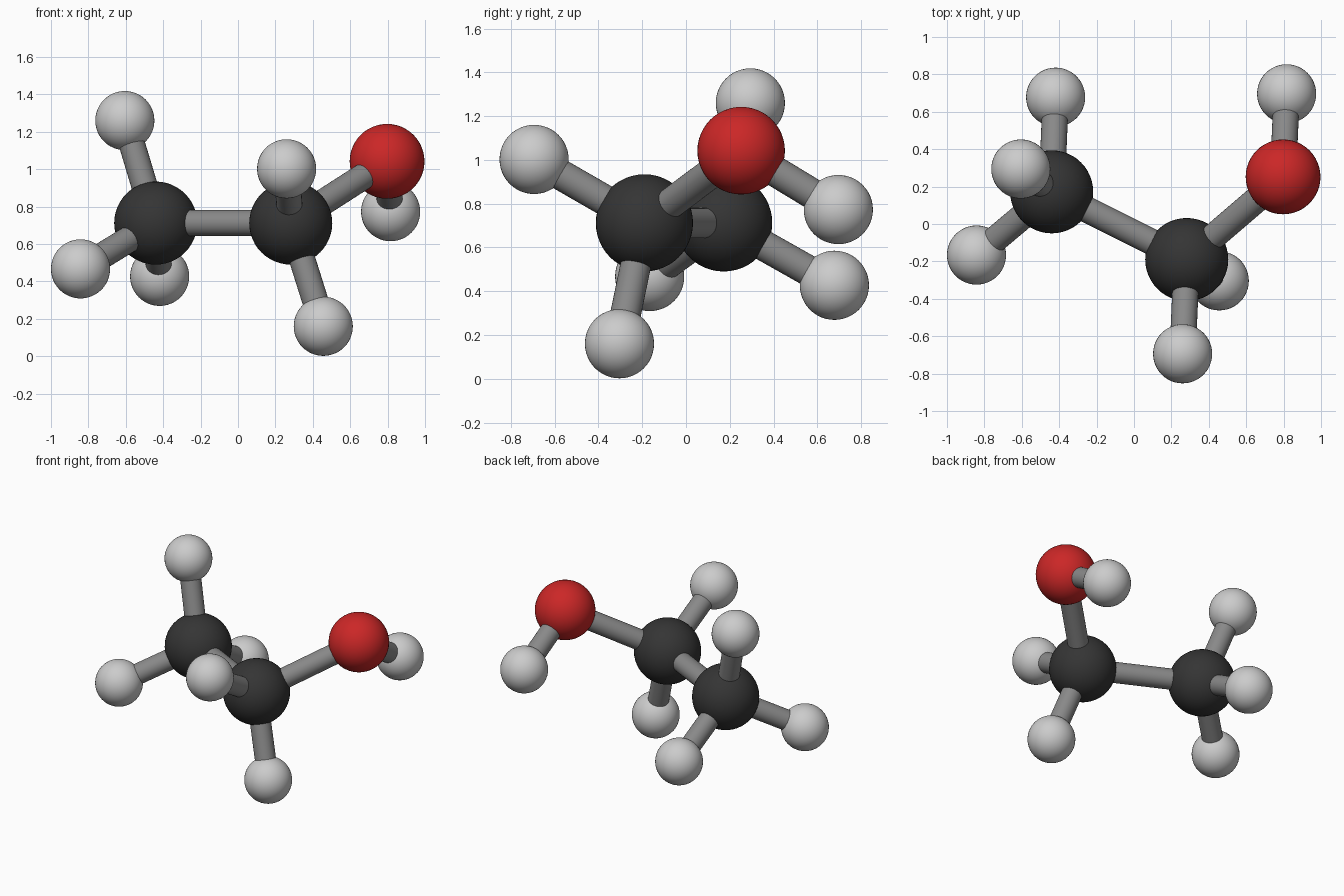
import bpy
from mathutils import Vector

if "Cube" in bpy.data.objects:
    bpy.data.objects.remove(bpy.data.objects["Cube"])

BOND_RADIUS = 0.07


def material(name, rgb):
    m = bpy.data.materials.new(name)
    m.diffuse_color = (*rgb, 1)
    m.use_nodes = True
    m.node_tree.nodes["Principled BSDF"].inputs["Base Color"].default_value = m.diffuse_color
    return m


carbon = (0.222, material("carbon_black", (0.035, 0.035, 0.035)))
oxygen = (0.2, material("oxygen_red", (0.6, 0.02, 0.02)))
hydrogen = (0.158, None)
bond_grey = material("bond_grey", (0.25, 0.25, 0.25))

# Atom centres
atoms = {
    "methyl_carbon": (carbon, (-0.44, 0.172, 0.712)),
    "hydroxyl_carbon": (carbon, (0.282, -0.19, 0.712)),
    "oxygen": (oxygen, (0.797, 0.252, 1.042)),
    "methyl_hydrogen_top": (hydrogen, (-0.605, 0.294, 1.26)),
    "methyl_hydrogen_left": (hydrogen, (-0.842, -0.166, 0.467)),
    "methyl_hydrogen_back": (hydrogen, (-0.419, 0.678, 0.427)),
    "middle_hydrogen_front": (hydrogen, (0.26, -0.694, 1.002)),
    "middle_hydrogen_bottom": (hydrogen, (0.456, -0.304, 0.16)),
    "hydroxyl_hydrogen": (hydrogen, (0.816, 0.696, 0.773)),
}

# Each bond joins two atoms
bonds = [("methyl_carbon", "hydroxyl_carbon"),
         ("hydroxyl_carbon", "oxygen"),
         ("oxygen", "hydroxyl_hydrogen")]
bonds += [("methyl_carbon", n) for n in atoms if n.startswith("methyl_hydrogen")]
bonds += [("hydroxyl_carbon", n) for n in atoms if n.startswith("middle_hydrogen")]


def finish(name, mat):
    ob = bpy.context.object
    ob.name = name
    if mat:
        ob.data.materials.append(mat)
    bpy.ops.object.shade_smooth_by_angle()


# Balls
for name, ((radius, mat), centre) in atoms.items():
    bpy.ops.mesh.primitive_uv_sphere_add(segments=48, ring_count=24,
                                         radius=radius, location=centre)
    finish(name, mat)

# Sticks
for a, b in bonds:
    p, q = Vector(atoms[a][1]), Vector(atoms[b][1])
    d = q - p
    bpy.ops.mesh.primitive_cylinder_add(
        vertices=32, radius=BOND_RADIUS, depth=d.length, location=(p + q) / 2,
        rotation=d.to_track_quat('Z', 'Y').to_euler())
    finish(f"bond_{a}_to_{b}", bond_grey)
